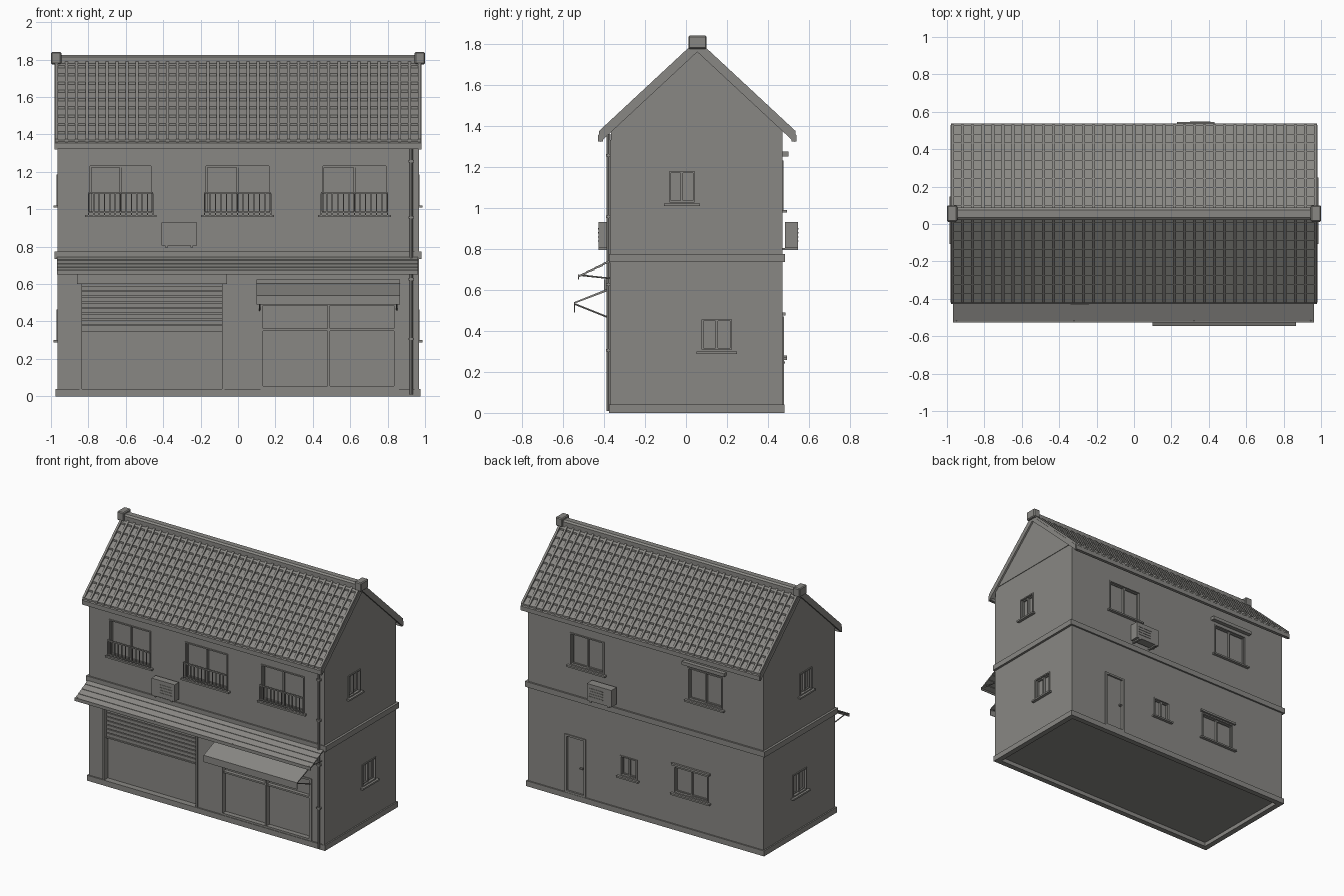
import bpy, bmesh, math
from mathutils import Vector

if "Cube" in bpy.data.objects:
    bpy.data.objects.remove(bpy.data.objects["Cube"], do_unlink=True)

grey = bpy.data.materials.new("warm grey")
grey.use_nodes = True
COLOUR = (0.25, 0.245, 0.23, 1)
grey.diffuse_color = COLOUR
grey.node_tree.nodes["Principled BSDF"].inputs["Base Color"].default_value = COLOUR

FRONT, BACK, SIDE, RIDGE = -0.365, 0.47, 0.965, 0.055


def finish(name, bm):
    bmesh.ops.recalc_face_normals(bm, faces=bm.faces)
    mesh = bpy.data.meshes.new(name)
    bm.to_mesh(mesh)
    bm.free()
    mesh.materials.append(grey)
    obj = bpy.data.objects.new(name, mesh)
    bpy.context.collection.objects.link(obj)
    return obj


def add_prism(bm, profile, x0, x1):
    """Extrude a (y, z) profile along x."""
    a = [bm.verts.new((x0, y, z)) for y, z in profile]
    b = [bm.verts.new((x1, y, z)) for y, z in profile]
    bm.faces.new(a)
    bm.faces.new(b)
    for i in range(len(a)):
        j = (i + 1) % len(a)
        bm.faces.new((a[i], a[j], b[j], b[i]))


def prism(name, profile, *spans):
    bm = bmesh.new()
    for x0, x1 in spans:
        add_prism(bm, profile, x0, x1)
    return finish(name, bm)


def place(wall, u, n, z):
    """Wall coordinates: u along it, n outwards from it, z up."""
    return {"front": (u, FRONT - n, z), "back": (u, BACK + n, z),
            "right": (-SIDE - n, u, z), "left": (SIDE + n, u, z)}[wall]


def add_box(bm, wall, u0, u1, n0, n1, z0, z1):
    p, q = Vector(place(wall, u0, n0, z0)), Vector(place(wall, u1, n1, z1))
    (x0, x1), (y0, y1), (z0, z1) = [sorted(c) for c in zip(p, q)]
    add_prism(bm, [(y0, z0), (y1, z0), (y1, z1), (y0, z1)], x0, x1)


def boxes(name, wall, *specs):
    bm = bmesh.new()
    for s in specs:
        add_box(bm, wall, *s)
    return finish(name, bm)


def frame(u0, u1, z0, z1, n0, n1, w):
    return [(u0, u0 + w, n0, n1, z0, z1), (u1 - w, u1, n0, n1, z0, z1),
            (u0, u1, n0, n1, z0, z0 + w), (u0, u1, n0, n1, z1 - w, z1)]


def tube(name, a, b, r):
    a, b = Vector(a), Vector(b)
    bm = bmesh.new()
    bmesh.ops.create_cone(bm, cap_ends=True, segments=8, radius1=r, radius2=r, depth=(b - a).length)
    turn = (b - a).to_track_quat("Z", "Y")
    for v in bm.verts:
        v.co = turn @ v.co + (a + b) / 2
    return finish(name, bm)


# Walls with gables
walls = prism("house_walls", [(FRONT, 0.03), (BACK, 0.03), (BACK, 1.375), (RIDGE, 1.77), (FRONT, 1.375)],
              (-SIDE, SIDE))

WINDOWS = [("front", -0.80, -0.455, 0.97, 1.24), ("front", -0.18, 0.175, 0.97, 1.24),
           ("front", 0.445, 0.80, 0.97, 1.24), ("back", 0.34, 0.62, 0.99, 1.23),
           ("back", -0.63, -0.345, 0.99, 1.23), ("back", 0.07, 0.21, 0.28, 0.43),
           ("back", -0.515, -0.23, 0.27, 0.47), ("left", -0.09, 0.05, 1.02, 1.185),
           ("left", 0.07, 0.23, 0.30, 0.465), ("right", -0.09, 0.05, 1.02, 1.185),
           ("right", -0.03, 0.13, 0.30, 0.465)]
SHUTTER = (-0.835, -0.085, 0.04, 0.62)
SHOP = (0.12, 0.86, 0.04, 0.50)
DOOR = (0.49, 0.66, 0.04, 0.47)

# Recesses for all openings
bm = bmesh.new()
for wall, u0, u1, z0, z1 in WINDOWS:
    add_box(bm, wall, u0, u1, -0.02, 0.05, z0, z1)
for wall, (u0, u1, z0, z1), depth in (("front", SHUTTER, 0.035), ("front", SHOP, 0.03), ("back", DOOR, 0.015)):
    add_box(bm, wall, u0, u1, -depth, 0.05, z0, z1)
cutter = finish("opening_cutter", bm)
cutter.hide_render = True
mod = walls.modifiers.new("openings", "BOOLEAN")
mod.operation, mod.solver, mod.object = "DIFFERENCE", "EXACT", cutter
bpy.context.view_layer.update()
cut = bpy.data.meshes.new_from_object(walls.evaluated_get(bpy.context.evaluated_depsgraph_get()))
walls.modifiers.clear()
walls.data = cut
bpy.data.objects.remove(cutter, do_unlink=True)

# Window frames, sashes and sills
for i, (wall, u0, u1, z0, z1) in enumerate(WINDOWS):
    mid = (u0 + u1) / 2
    boxes(f"window_frame_{i}", wall, *frame(u0, u1, z0, z1, -0.02, 0.006, 0.009),
          (mid - 0.006, mid + 0.006, -0.02, -0.005, z0, z1),
          *frame(u0 + 0.009, mid + 0.006, z0 + 0.009, z1 - 0.009, -0.02, -0.008, 0.007),
          *frame(mid - 0.006, u1 - 0.009, z0 + 0.009, z1 - 0.009, -0.02, -0.012, 0.007))
    boxes(f"window_sill_{i}", wall, (u0 - 0.018, u1 + 0.018, 0, 0.022, z0 - 0.012, z0))
    if wall == "front":
        # Balcony railing
        bars = [u0 + (u1 - u0) * k / 12 for k in range(13)]
        boxes(f"railing_{i}", wall, *[(u - 0.003, u + 0.003, 0.012, 0.018, z0, 1.085) for u in bars],
              (u0, u1, 0.01, 0.02, 1.083, 1.092), (u0, u1, 0.01, 0.02, 0.98, 0.987),
              (u0, u0 + 0.006, 0, 0.02, 1.083, 1.092), (u1 - 0.006, u1, 0, 0.02, 1.083, 1.092))
boxes("window_hood", "back", (-0.66, -0.315, 0, 0.03, 1.25, 1.275))
boxes("low_window_hood", "back", (-0.53, -0.215, 0, 0.015, 0.475, 0.49))

# Back door
boxes("door_frame", "back", *frame(*DOOR, -0.015, 0.008, 0.014))
boxes("door_panel", "back", (0.51, 0.64, -0.015, -0.004, 0.055, 0.455))
boxes("door_handle", "back", (0.515, 0.535, -0.004, 0.012, 0.24, 0.25))

# Roller shutter with its box
u0, u1, z0, z1 = SHUTTER
boxes("shutter_slats", "front", *[(u0, u1, -0.035, -0.018, 0.355 + k * 0.03, 0.379 + k * 0.03) for k in range(8)],
      (u0, u1, -0.035, -0.012, 0.345, 0.355))
boxes("shutter_box", "front", (-0.86, -0.06, 0, 0.035, 0.60, 0.65))
boxes("shutter_rails", "front", (u0 - 0.012, u0, 0, 0.008, 0.04, 0.6), (u1, u1 + 0.012, 0, 0.008, 0.04, 0.6))

# Shop window
boxes("shop_window", "front", *frame(*SHOP, -0.03, 0.006, 0.014),
      (0.478, 0.492, -0.03, 0.002, 0.04, 0.5), (0.12, 0.86, -0.03, -0.002, 0.35, 0.362),
      (0.835, 0.845, -0.03, 0, 0.04, 0.5))

# Shop awning with braces
prism("shop_awning", [(-0.365, 0.612), (-0.545, 0.54), (-0.545, 0.49), (-0.541, 0.49), (-0.541, 0.534),
                      (-0.365, 0.600)], (0.10, 0.865))
for x in (0.115, 0.85):
    tube("awning_brace", (x, -0.54, 0.53), (x, FRONT, 0.46), 0.004)
boxes("awning_housing", "front", (0.10, 0.865, 0, 0.02, 0.59, 0.625))

# Long canopy of overlapping boards
bm = bmesh.new()
for k in range(4):
    y0, z0 = -0.365 - 0.04 * k, 0.748 - 0.02 * k
    add_prism(bm, [(y0, z0), (y0 - 0.042, z0 - 0.018), (y0 - 0.042, z0 - 0.028), (y0, z0 - 0.012)], -0.968, 0.962)
add_prism(bm, [(-0.522, 0.674), (-0.527, 0.674), (-0.527, 0.65), (-0.522, 0.65)], -0.968, 0.962)
finish("long_canopy", bm)
for x in (-0.95, -0.32, 0.32, 0.945):
    tube("canopy_brace", (x, -0.52, 0.672), (x, FRONT, 0.655), 0.004)

# Floor band around the house and open plinth
prism("floor_band", [(-0.376, 0.735), (0.483, 0.735), (0.483, 0.775), (-0.376, 0.775)], (-0.982, 0.982))
bm = bmesh.new()
for wall, reach in (("front", 0.975), ("back", 0.975)):
    add_box(bm, wall, -reach, reach, -0.03, 0.01, 0, 0.04)
for wall in ("left", "right"):
    add_box(bm, wall, FRONT + 0.03, BACK - 0.03, -0.03, 0.01, 0, 0.04)
finish("plinth", bm)

# Air conditioners with brackets and grille
for wall, u0, u1, depth in (("front", -0.41, -0.22, 0.062), ("back", 0.23, 0.43, 0.075)):
    boxes("air_conditioner", wall, (u0, u1, 0.012, depth, 0.805, 0.93),
          (u0 + 0.02, u0 + 0.035, 0, depth, 0.795, 0.805), (u1 - 0.035, u1 - 0.02, 0, depth, 0.795, 0.805),
          *[(u0 + 0.07, u1 - 0.02, depth, depth + 0.003, z, z + 0.006) for z in (0.835, 0.855, 0.875, 0.895)])

# Drainpipe and corner post
tube("drainpipe", (0.927, -0.378, 0.01), (0.927, -0.378, 1.36), 0.009)
boxes("corner_post", "front", (0.945, 0.967, 0, 0.006, 0.04, 1.33))
boxes("pipe_clips", "front", *[(0.912, 0.942, 0, 0.024, z, z + 0.012) for z in (0.3, 0.62, 0.95, 1.25)])

# Roof slopes: stepped tiles, ribs, eaves and verge boards
ROWS, RIBS = 10, 36
for s, side in ((-1, "front"), (1, "back")):
    def slope(d, lift):
        return (RIDGE + s * d, 1.80 - 0.93 * d + lift)
    tiles = [slope(0, -0.03)]
    for k in range(ROWS):
        tiles += [slope(0.475 * k / ROWS, 0), slope(0.475 * (k + 1) / ROWS, 0.013)]
    tiles.append(slope(0.475, -0.03))
    prism(f"{side}_roof_tiles", tiles, (-0.968, 0.968))
    pitch = 1.94 / RIBS
    prism(f"{side}_roof_ribs", [slope(0, 0), slope(0, 0.02), slope(0.478, 0.02), slope(0.478, -0.004)],
          *[(-0.97 + k * pitch - 0.008, -0.97 + k * pitch + 0.008) for k in range(RIBS + 1)])
    prism(f"{side}_eave_board", [slope(0.46, 0), slope(0.483, 0.004), slope(0.483, -0.028), slope(0.46, -0.05)],
          (-0.978, 0.978))
    prism(f"{side}_verge_boards", [slope(0, 0), slope(0.475, 0), slope(0.475, -0.04), slope(0, -0.04)],
          (-0.982, -0.966), (0.966, 0.982))

# Gable panels
prism("gable_panels", [(FRONT, 1.40), (BACK, 1.40), (RIDGE, 1.765)], (-0.969, -0.96), (0.96, 0.969))

# Ridge beam with end caps
prism("ridge_beam", [(0.022, 1.765), (0.088, 1.765), (0.088, 1.815), (0.075, 1.825), (0.035, 1.825), (0.022, 1.815)],
      (-0.97, 0.97))
caps = prism("ridge_end_caps", [(0.012, 1.775), (0.1, 1.775), (0.1, 1.84), (0.012, 1.84)],
             (-1.0, -0.945), (0.945, 1.0))
bevel = caps.modifiers.new("soft_edges", "BEVEL")
bevel.width, bevel.segments = 0.006, 1
